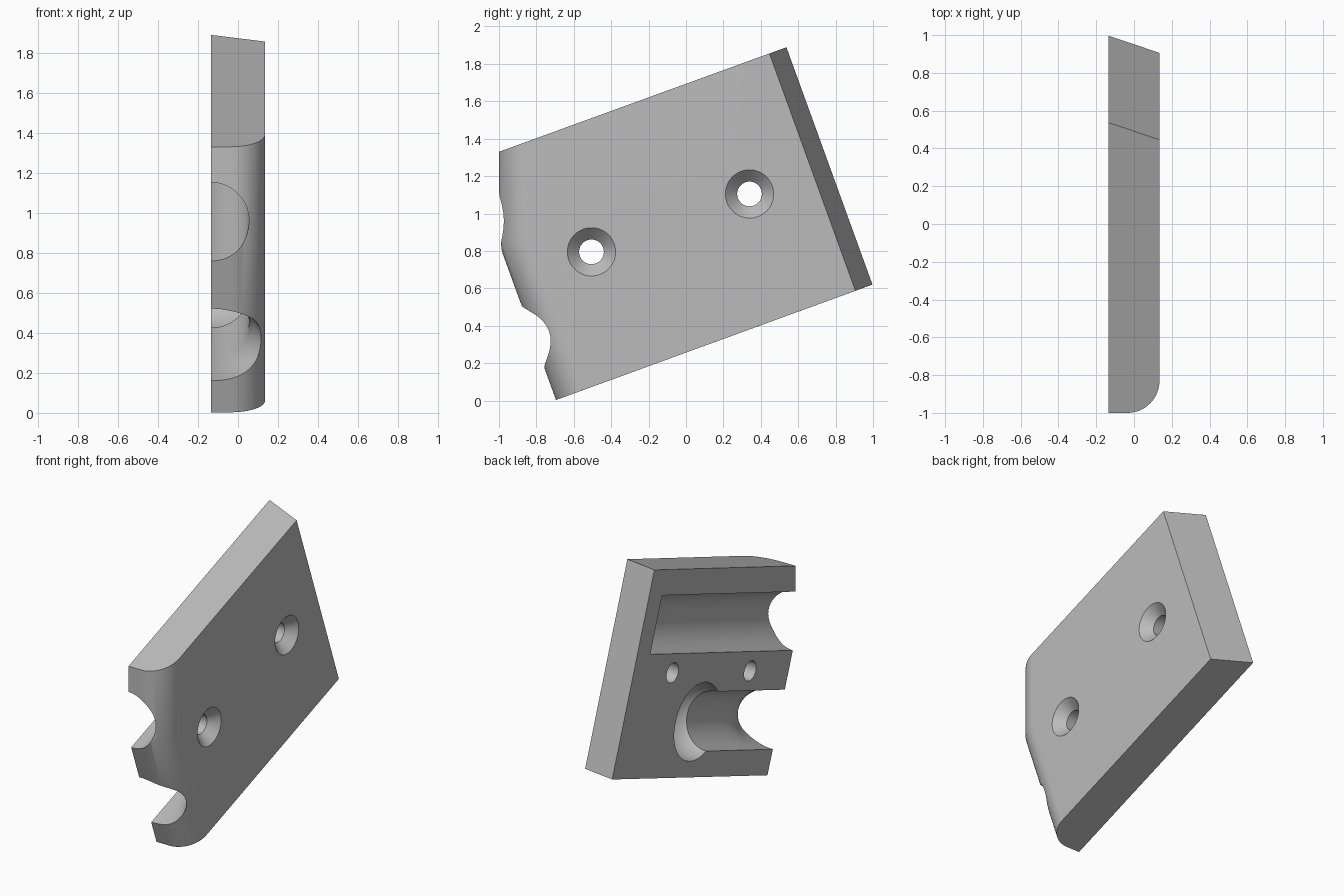
import bpy, bmesh
from math import sin, cos, pi, radians
from mathutils import Matrix, Vector

cube = bpy.data.objects.get("Cube")
if cube:
    bpy.data.objects.remove(cube, do_unlink=True)

HALF = 0.135                                # half thickness of the plate
TILT = Matrix.Rotation(radians(20), 4, 'X')  # plate axes (x, u, v) to world

grey = bpy.data.materials.new("plain grey")
grey.use_nodes = True
grey.diffuse_color = (0.5, 0.5, 0.5, 1)
grey.node_tree.nodes["Principled BSDF"].inputs["Base Color"].default_value = (0.5, 0.5, 0.5, 1)


def make_object(name, bm):
    bmesh.ops.recalc_face_normals(bm, faces=bm.faces)
    mesh = bpy.data.meshes.new(name)
    bm.to_mesh(mesh)
    bm.free()
    obj = bpy.data.objects.new(name, mesh)
    bpy.context.collection.objects.link(obj)
    obj.data.materials.append(grey)
    return obj


def loft(name, rings, point, sides=64):
    """Closed tube through elliptical rings (position, radius a, radius b)."""
    bm = bmesh.new()
    loops = []
    for t, a, b in rings:
        loops.append([bm.verts.new(TILT @ Vector(point(t, a * cos(2 * pi * i / sides),
                                                       b * sin(2 * pi * i / sides))))
                      for i in range(sides)])
    for low, high in zip(loops, loops[1:]):
        for i in range(sides):
            j = (i + 1) % sides
            bm.faces.new((low[i], low[j], high[j], high[i]))
    bm.faces.new(loops[0])
    bm.faces.new(loops[-1])
    return make_object(name, bm)


def groove(name, v, rings):
    return loft(name, rings, lambda t, a, b: (-HALF + a, t, v + b))


def screw_hole(name, u, v):
    rings = [(-0.3, 0.066, 0.066), (0.07, 0.066, 0.066),
             (HALF, 0.129, 0.129), (0.16, 0.153, 0.153)]
    return loft(name, rings, lambda t, a, b: (t, u + a, v + b))


# Plate: tilted outline, with the back face leaning in
outline = [(-0.695, 0.003), (-1.0, 0.84), (-1.0, 1.33), (0.537, 1.889), (0.997, 0.62)]
bm = bmesh.new()
inner = [bm.verts.new((-HALF, y, z)) for y, z in outline]
lean = TILT @ Vector((0, -0.097, 0))
outer = [bm.verts.new(Vector((HALF, y, z)) + (lean if y > 0 else Vector()))
         for y, z in outline]
bm.faces.new(inner)
bm.faces.new(outer)
for i in range(len(outline)):
    j = (i + 1) % len(outline)
    bm.faces.new((inner[i], inner[j], outer[j], outer[i]))
# Rounded front edges on the outer side
bmesh.ops.recalc_face_normals(bm, faces=bm.faces)
edges = [bm.edges.get((outer[0], outer[1])), bm.edges.get((outer[1], outer[2]))]
bmesh.ops.bevel(bm, geom=edges, offset=0.17, offset_type='OFFSET', segments=16,
                profile=0.5, affect='EDGES')
plate = make_object("clamp_plate", bm)

# Cutters: two grooves, a ball pocket and two countersunk holes
flare = [(-0.9, 0.45), (-0.65, 0.285), (-0.6, 0.268), (-0.55, 0.245), (-0.5, 0.222),
         (-0.45, 0.203), (-0.38, 0.193), (-0.3, 0.19), (0.29, 0.19)]
ball = [(0.29 - 0.255 * cos(pi * k / 32), 0.255 * sin(pi * k / 32)) for k in range(1, 32)]
cutters = [
    groove("upper_groove", 1.235, [(-1.5, 0.19, 0.19), (1.0, 0.19, 0.19)]),
    groove("lower_groove", 0.6, [(u, depth, 0.192) for u, depth in flare]),
    groove("ball_pocket", 0.6, [(u, r, r) for u, r in ball]),
    screw_hole("front_screw_hole", -0.203, 0.92),
    screw_hole("back_screw_hole", 0.697, 0.922),
]
bpy.context.view_layer.objects.active = plate
for cutter in cutters:
    mod = plate.modifiers.new(cutter.name, 'BOOLEAN')
    mod.operation = 'DIFFERENCE'
    mod.solver = 'EXACT'
    mod.object = cutter
    bpy.ops.object.modifier_apply(modifier=mod.name)
    bpy.data.objects.remove(cutter, do_unlink=True)

bpy.ops.object.select_all(action='DESELECT')
plate.select_set(True)
bpy.ops.object.shade_smooth_by_angle(angle=radians(25))
